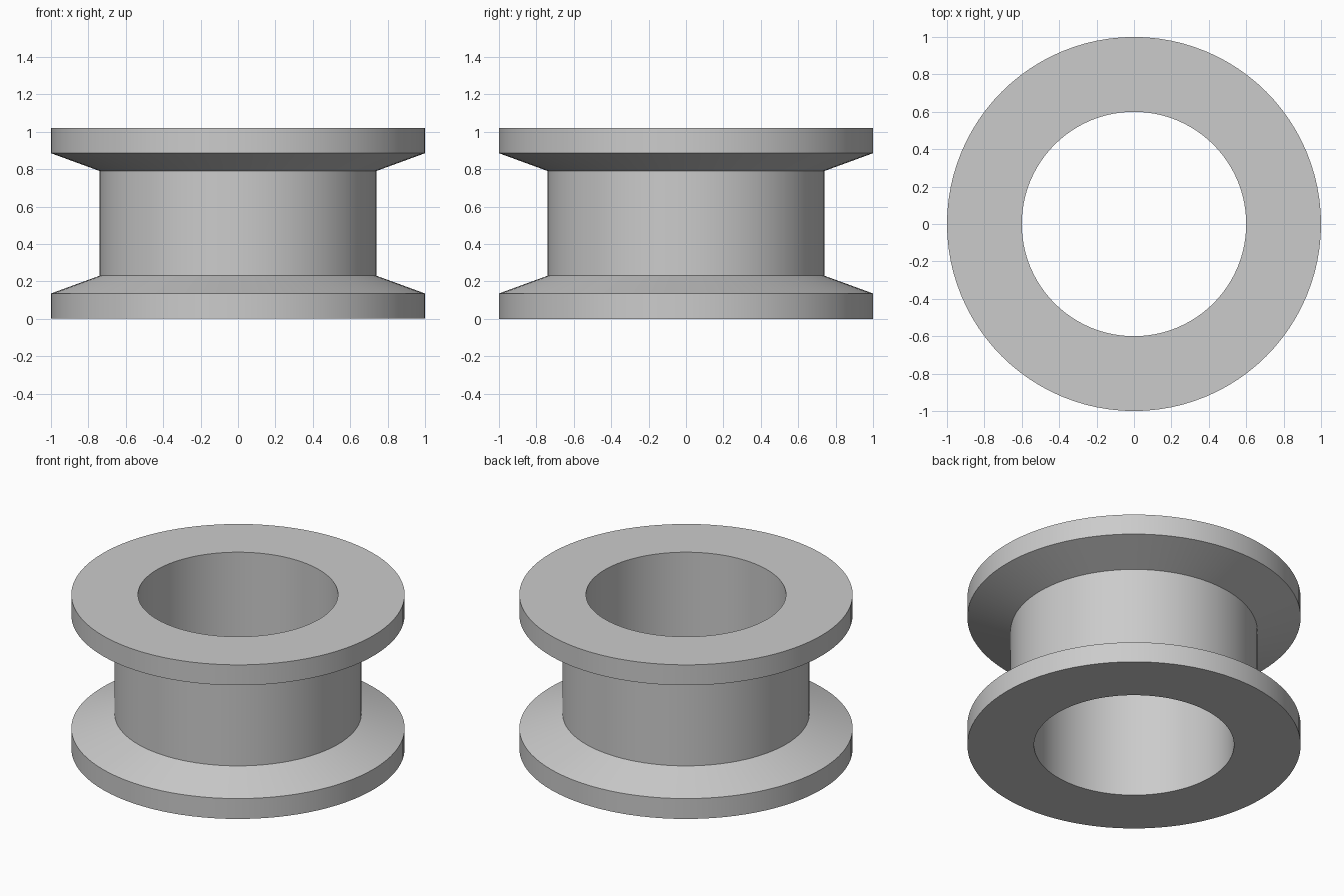
import bpy, bmesh, math

if "Cube" in bpy.data.objects:
    bpy.data.objects.remove(bpy.data.objects["Cube"])

SEGMENTS = 96
HEIGHT = 1.02

# Lower half of the cross-section (radius, z), mirrored to get the upper half
half = [(0.60, 0.0), (1.0, 0.0), (1.0, 0.135), (0.74, 0.23)]
profile = half + [(r, HEIGHT - z) for r, z in reversed(half)]

# Spool body: closed profile revolved around z
bm = bmesh.new()
rings = []
for r, z in profile:
    ring = []
    for i in range(SEGMENTS):
        a = 2 * math.pi * i / SEGMENTS
        ring.append(bm.verts.new((r * math.cos(a), r * math.sin(a), z)))
    rings.append(ring)
for k, ring in enumerate(rings):
    upper = rings[(k + 1) % len(rings)]
    for i in range(SEGMENTS):
        j = (i + 1) % SEGMENTS
        bm.faces.new((ring[i], ring[j], upper[j], upper[i]))
bmesh.ops.recalc_face_normals(bm, faces=bm.faces)

mesh = bpy.data.meshes.new("flanged_spool")
bm.to_mesh(mesh)
bm.free()
spool = bpy.data.objects.new("flanged_spool", mesh)
bpy.context.collection.objects.link(spool)

# Single grey colour
grey = bpy.data.materials.new("light_grey")
grey.diffuse_color = (0.6, 0.6, 0.6, 1.0)
grey.use_nodes = True
grey.node_tree.nodes["Principled BSDF"].inputs["Base Color"].default_value = grey.diffuse_color
mesh.materials.append(grey)

# Smooth round walls, sharp rims (the cone meets the rim at about 70 degrees)
bpy.context.view_layer.objects.active = spool
spool.select_set(True)
bpy.ops.object.shade_smooth_by_angle(angle=math.radians(15))
